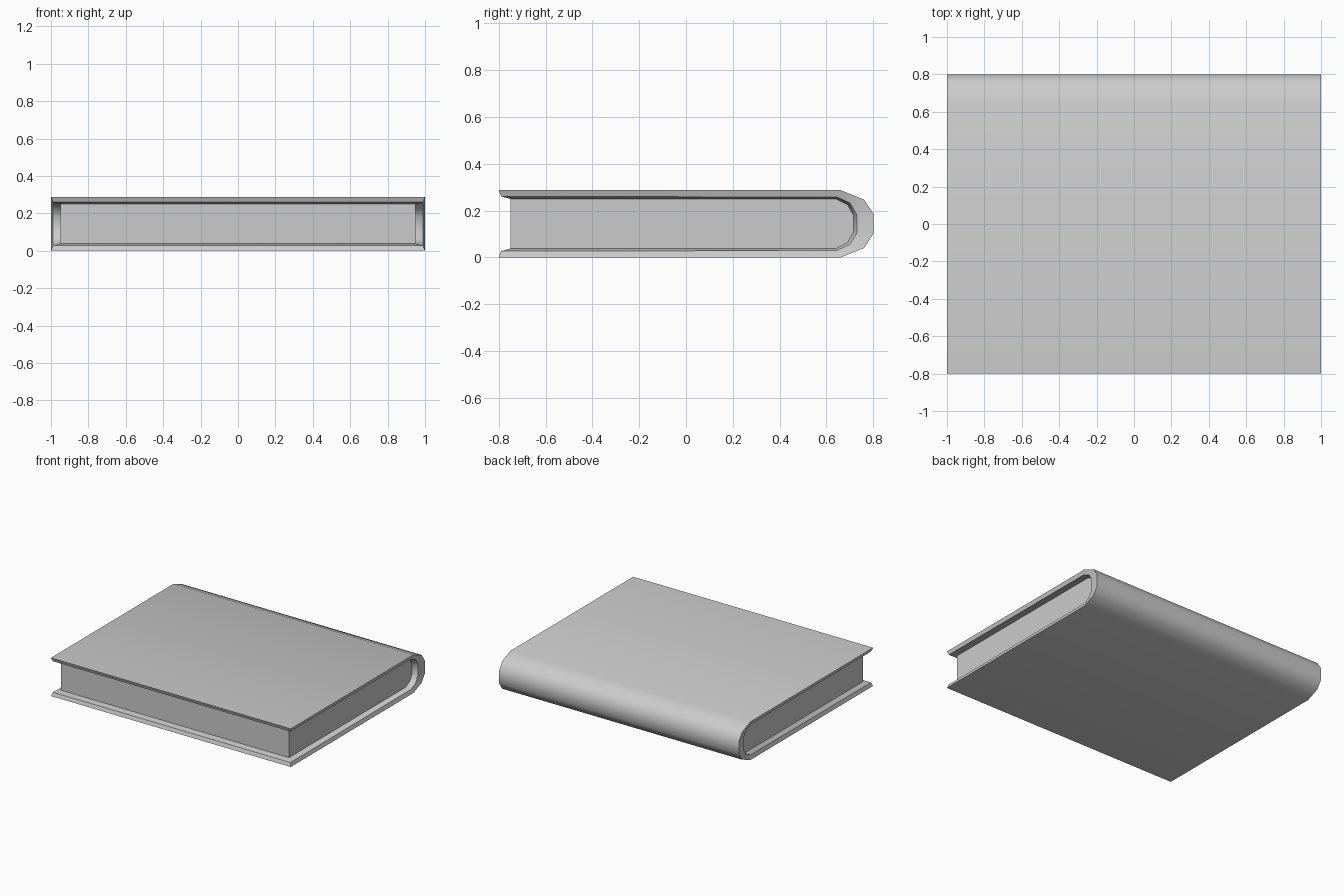
import bpy
import bmesh
import math

if "Cube" in bpy.data.objects:
    bpy.data.objects.remove(bpy.data.objects["Cube"], do_unlink=True)

HEIGHT = 0.288

grey = bpy.data.materials.new("plain_grey")
grey.use_nodes = True
grey.diffuse_color = (0.6, 0.6, 0.6, 1)
grey.node_tree.nodes["Principled BSDF"].inputs["Base Color"].default_value = grey.diffuse_color


def profile_pair(bm, half_width, lower):
    """Mirror a lower half profile upward; return its left and right copies."""
    points = lower + [(y, HEIGHT - z) for y, z in reversed(lower)]
    return [[bm.verts.new((s * half_width, y, z)) for y, z in points] for s in (1, -1)]


def bridge(bm, a, b):
    for i in range(len(a) - 1):
        bm.faces.new((a[i], a[i + 1], b[i + 1], b[i]))


def finish(bm, name):
    bmesh.ops.recalc_face_normals(bm, faces=bm.faces)
    mesh = bpy.data.meshes.new(name)
    bm.to_mesh(mesh)
    bm.free()
    mesh.materials.append(grey)
    obj = bpy.data.objects.new(name, mesh)
    bpy.context.collection.objects.link(obj)
    bpy.ops.object.select_all(action='DESELECT')
    obj.select_set(True)
    bpy.context.view_layer.objects.active = obj
    bpy.ops.object.shade_smooth_by_angle(angle=math.radians(40))


# Half profiles (y, z) from the open edge round to the middle of the spine
outer = [(-0.8, 0), (0.66, 0), (0.76, 0.04), (0.8, 0.1)]
rim = [(-0.79, 0.027), (0.645, 0.03), (0.7, 0.055), (0.73, 0.105)]
inner = [(-0.75, 0.038), (0.64, 0.038), (0.69, 0.063), (0.715, 0.108)]

# Cover: wrapped boards and spine, sloping rim, and lining down to the pages
bm = bmesh.new()
levels = [profile_pair(bm, w, p) for w, p in ((1, outer), (0.99, rim), (0.95, inner))]
bridge(bm, *levels[0])
for a, b in zip(levels, levels[1:]):
    for side in (0, 1):
        bridge(bm, a[side], b[side])
    for end in (0, -1):
        bm.faces.new((a[0][end], a[1][end], b[1][end], b[0][end]))
# Hidden lining closes the cover around the page block
bridge(bm, *levels[-1])
finish(bm, "cover")

# Page block: rounded at the spine, flat on the other three sides
bm = bmesh.new()
left, right = profile_pair(bm, 0.95, inner)
bridge(bm, left + left[:1], right + right[:1])
bm.faces.new(left)
bm.faces.new(right)
finish(bm, "pages")
